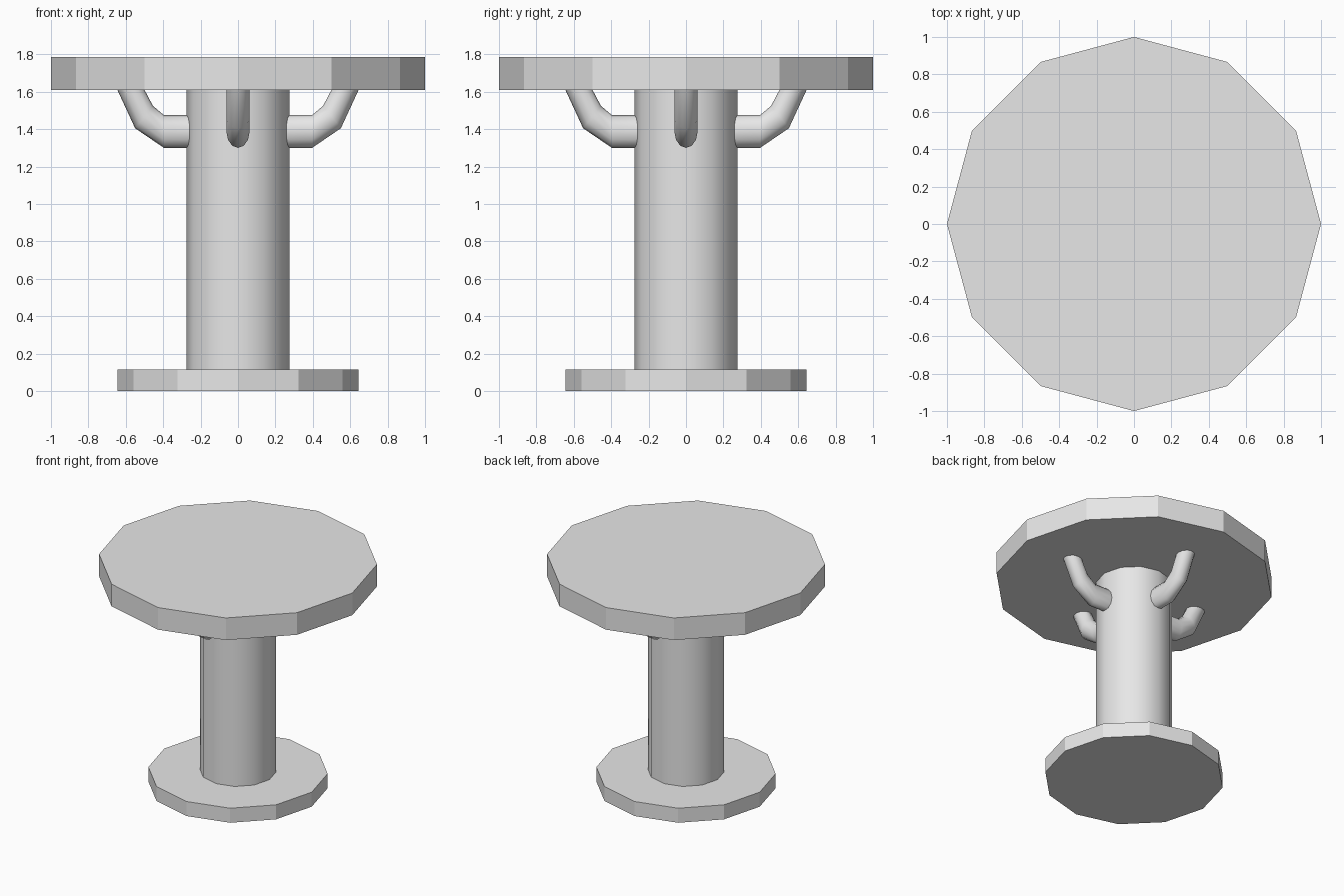
import bpy, bmesh, math
from mathutils import Vector

cube = bpy.data.objects.get("Cube")
if cube:
    bpy.data.objects.remove(cube, do_unlink=True)

SIDES = 12
GREY = (0.8, 0.8, 0.8, 1.0)
mat = bpy.data.materials.new("light grey")
mat.use_nodes = True
mat.diffuse_color = GREY
mat.node_tree.nodes["Principled BSDF"].inputs["Base Color"].default_value = GREY


def loft(name, rings, smooth=False):
    """Skin a list of rings of points, close both ends and make an object."""
    bm = bmesh.new()
    loops = [[bm.verts.new(p) for p in ring] for ring in rings]
    for a, b in zip(loops, loops[1:]):
        for i in range(SIDES):
            j = (i + 1) % SIDES
            bm.faces.new((a[i], a[j], b[j], b[i]))
    bm.faces.new(loops[0][::-1])
    bm.faces.new(loops[-1])
    bmesh.ops.recalc_face_normals(bm, faces=bm.faces)
    mesh = bpy.data.meshes.new(name)
    bm.to_mesh(mesh)
    bm.free()
    mesh.materials.append(mat)
    obj = bpy.data.objects.new(name, mesh)
    bpy.context.collection.objects.link(obj)
    if smooth:
        bpy.ops.object.select_all(action="DESELECT")
        obj.select_set(True)
        bpy.context.view_layer.objects.active = obj
        bpy.ops.object.shade_smooth_by_angle(angle=math.radians(50))
    return obj


def ellipse(center, u, v):
    angles = [math.tau * i / SIDES for i in range(SIDES)]
    return [center + u * math.cos(a) + v * math.sin(a) for a in angles]


def disc(name, radius, bottom, top, smooth=False):
    u, v = Vector((radius, 0, 0)), Vector((0, radius, 0))
    return loft(name, [ellipse(Vector((0, 0, z)), u, v) for z in (bottom, top)], smooth)


# Base, column and tabletop
disc("base", 0.645, 0, 0.115)
disc("column", 0.275, 0.115, 1.61, smooth=True)
disc("tabletop", 1.0, 1.61, 1.785)

# Bent support arms: outer and inner (x, z) edge of each cross-section
SECTIONS = [((0.2, 1.30), (0.2, 1.475)),
            ((0.396, 1.30), (0.396, 1.475)),
            ((0.55, 1.405), (0.455, 1.525)),
            ((0.645, 1.61), (0.50, 1.61))]
HALF_WIDTH = Vector((0, 0.062, 0))
for k, side in enumerate(("left", "back", "right", "front")):
    rings = []
    for (ox, oz), (ix, iz) in SECTIONS:
        outer, inner = Vector((ox, 0, oz)), Vector((ix, 0, iz))
        rings.append(ellipse((outer + inner) / 2, (outer - inner) / 2, HALF_WIDTH))
    arm = loft(side + "_support_arm", rings, smooth=True)
    arm.rotation_euler.z = k * math.pi / 2
